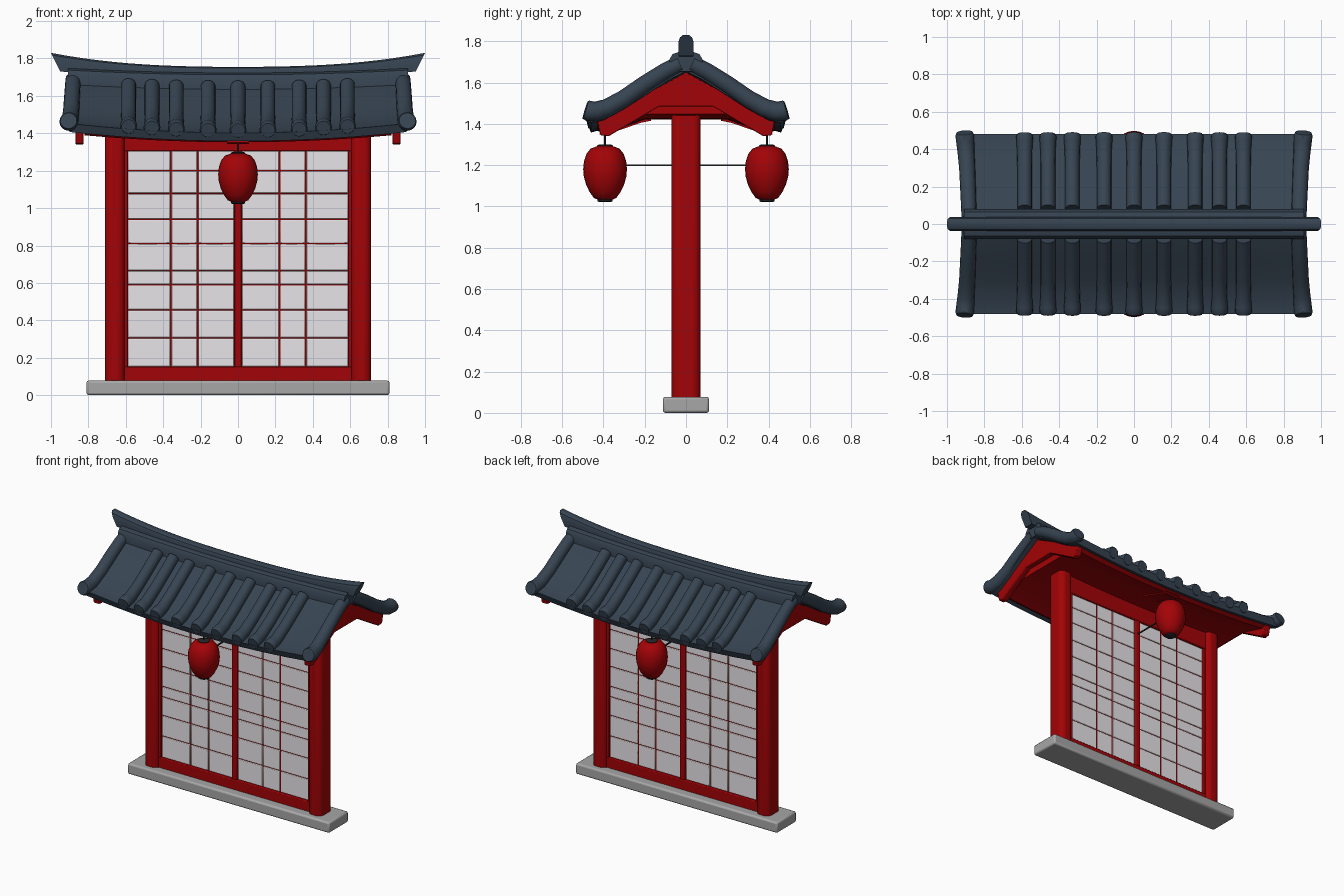
import bpy, bmesh, math
from mathutils import Vector

if "Cube" in bpy.data.objects:
    bpy.data.objects.remove(bpy.data.objects["Cube"])


def material(name, col):
    m = bpy.data.materials.new(name)
    m.diffuse_color = (*col, 1)
    m.use_nodes = True
    m.node_tree.nodes["Principled BSDF"].inputs["Base Color"].default_value = m.diffuse_color
    return m


RED = material("lacquer_red", (0.365, 0.001, 0.002))
BLUE = material("slate_blue", (0.037, 0.057, 0.083))
PAPER = material("paper_white", (0.82, 0.80, 0.82))
STONE = material("stone_grey", (0.39, 0.385, 0.385))
DARK = material("dark_metal", (0.02, 0.02, 0.02))


def finish(name, bm, mat, bevel=0, smooth=35, segments=2):
    bmesh.ops.recalc_face_normals(bm, faces=bm.faces)
    me = bpy.data.meshes.new(name)
    bm.to_mesh(me)
    bm.free()
    me.materials.append(mat)
    ob = bpy.data.objects.new(name, me)
    bpy.context.collection.objects.link(ob)
    if bevel:
        b = ob.modifiers.new("bevel", 'BEVEL')
        b.width, b.segments = bevel, segments
    bpy.ops.object.select_all(action='DESELECT')
    ob.select_set(True)
    bpy.context.view_layer.objects.active = ob
    bpy.ops.object.shade_smooth_by_angle(angle=math.radians(smooth))
    return ob


def boxes(name, spans, mat, bevel=0, segments=2):
    """Axis-aligned boxes given as (x0, x1, y0, y1, z0, z1)."""
    bm = bmesh.new()
    for x0, x1, y0, y1, z0, z1 in spans:
        vs = bmesh.ops.create_cube(bm, size=1)["verts"]
        for v in vs:
            v.co = ((x0 + x1) / 2 + v.co.x * (x1 - x0),
                    (y0 + y1) / 2 + v.co.y * (y1 - y0),
                    (z0 + z1) / 2 + v.co.z * (z1 - z0))
    return finish(name, bm, mat, bevel, 35, segments)


def loft(name, rings, mat, bevel=0, smooth=35):
    """Skin closed rings of points and cap both ends."""
    bm = bmesh.new()
    rows = [[bm.verts.new(p) for p in r] for r in rings]
    n = len(rows[0])
    for a, b in zip(rows, rows[1:]):
        for i in range(n):
            bm.faces.new((a[i], a[(i + 1) % n], b[(i + 1) % n], b[i]))
    bm.faces.new(rows[0])
    bm.faces.new(rows[-1])
    return finish(name, bm, mat, bevel, smooth)


def tube(name, path, radii, mat, n=16):
    """Round tube along a path lying roughly in a yz plane."""
    pts = [Vector(p) for p in path]
    rings = []
    for i, p in enumerate(pts):
        t = (pts[min(i + 1, len(pts) - 1)] - pts[max(i - 1, 0)]).normalized()
        nrm = t.cross(Vector((1, 0, 0))).normalized()
        side = nrm.cross(t)
        rings.append([p + radii[i] * (math.cos(a) * side + math.sin(a) * nrm)
                      for a in (2 * math.pi * k / n for k in range(n))])
    return loft(name, rings, mat)


def lathe(name, x, y, prof, mat, n=24):
    return loft(name, [[(x + r * math.cos(2 * math.pi * k / n), y + r * math.sin(2 * math.pi * k / n), z)
                        for k in range(n)] for r, z in prof], mat)


def lift(x, y):
    """Upward sweep of the roof towards its ends."""
    return 0.05 * (abs(x) / 0.9) ** 2 * (0.4 + 0.6 * abs(y) / 0.48)


def mirrored(half):
    return half + [(-y, z) for y, z in reversed(half) if y > 0]


def roof_loft(name, prof, width, mat):
    xs = [width * (i / 10 - 1) for i in range(21)]
    return loft(name, [[(x, y, z + lift(x, y)) for y, z in prof] for x in xs], mat, 0, 25)


# Stone base
boxes("stone_base", [(-0.81, 0.81, -0.112, 0.112, 0, 0.078)], STONE, 0.012)

# Rounded posts, rails and centre mullion
for s, side in ((-1, "left"), (1, "right")):
    a, b = sorted((s * 0.605, s * 0.712))
    boxes(side + "_post", [(a, b, -0.071, 0.071, 0.02, 1.52)], RED, 0.038, 4)
boxes("wall_frame", [(-0.64, 0.64, -0.045, 0.045, 0.06, 0.15),
                     (-0.64, 0.64, -0.045, 0.045, 1.305, 1.45),
                     (-0.64, -0.59, -0.045, 0.045, 0.15, 1.305),
                     (0.59, 0.64, -0.045, 0.045, 0.15, 1.305),
                     (-0.02, 0.02, -0.045, 0.045, 0.15, 1.305)], RED, 0.005)
boxes("lattice_core", [(-0.6, 0.6, -0.027, 0.027, 0.1, 1.35)], RED)

# Paper panes
cols = [(-0.592, -0.36), (-0.36, -0.215), (-0.215, -0.018),
        (0.018, 0.222), (0.222, 0.362), (0.362, 0.592)]
rows = [0.15, 0.305, 0.455, 0.59, 0.665, 0.81, 0.94, 1.078, 1.2, 1.307]
gx, gz = 0.004, 0.0025
boxes("paper_panes", [(x0 + gx, x1 - gx, -0.032, 0.032, z0 + gz, z1 - gz)
                      for x0, x1 in cols for z0, z1 in zip(rows, rows[1:])], PAPER, 0.004)

# Roof slab, with a gently concave slope
TOP = [(0, 1.68), (0.08, 1.635), (0.2, 1.55), (0.3, 1.48), (0.4, 1.42), (0.48, 1.402)]
slab = [(-y, z) for y, z in reversed(TOP[1:])] + TOP
slab += [(0.46, 1.358)] + [(y, z - 0.045) for y, z in reversed(TOP[:-1])]
slab += [(-y, z - 0.045) for y, z in TOP[1:-1]] + [(-0.46, 1.358)]
roof_loft("roof_slab", slab, 0.9, BLUE)

# Red soffit under the roof
right = [(0, 1.625), (0.2, 1.51), (0.4, 1.38), (0.435, 1.37), (0.4, 1.352), (0.2, 1.42)]
roof_loft("roof_soffit", mirrored(right), 0.82, RED)

# Gable rafters
gable = mirrored([(0, 1.65), (0.43, 1.415), (0.415, 1.345), (0.375, 1.34), (0.13, 1.485)])
for s, side in ((-1, "left"), (1, "right")):
    loft(side + "_gable_rafter", [[(s * x, y, z) for y, z in gable] for x in (0.825, 0.87)], RED, 0.005)

# Round tile rolls, each swelling slightly to its end
for f, face in ((-1, "front"), (1, "back")):
    for i, x in enumerate((-0.585, -0.46, -0.33, -0.16, 0, 0.16, 0.327, 0.457, 0.585)):
        path = [(x, f * y, z + 0.016 + lift(x, y)) for y, z in TOP[1:-1]]
        path += [(x, f * y, z + lift(x, y)) for y, z in ((0.44, 1.426), (0.47, 1.418), (0.482, 1.415))]
        tube(f"{face}_tile_roll_{i + 1}", path, [0.039, 0.039, 0.039, 0.041, 0.044, 0.045, 0.038], BLUE)
    # Verge rolls curling up at the roof corners
    for s, side in ((-1, "left"), (1, "right")):
        path = [(s * x, f * y, z) for x, y, z in (
            (0.882, 0.03, 1.69), (0.884, 0.1, 1.655), (0.888, 0.2, 1.592), (0.892, 0.3, 1.522),
            (0.898, 0.38, 1.477), (0.902, 0.435, 1.46), (0.905, 0.475, 1.463), (0.906, 0.488, 1.467))]
        tube(f"{face}_{side}_verge_roll", path, [0.04, 0.041, 0.042, 0.043, 0.045, 0.048, 0.05, 0.044], BLUE)

# Ridge: broad lower course and narrow upswept cap
ts = [i / 12 - 1 for i in range(25)]
course = mirrored([(0.035, 1.735), (0.065, 1.725), (0.08, 1.70), (0.08, 1.64)])
loft("ridge_course", [[(0.91 * t, y, z - 0.012 + 0.025 * t * t) for y, z in course] for t in ts], BLUE)
cap = mirrored([(0.035, 0), (0.037, 0.65), (0.03, 0.88), (0.015, 1)])
loft("ridge_cap", [[(t * (0.95 + 0.05 * h), y,
                     1.70 + 0.03 * t * t + h * (0.055 + 0.045 * abs(t) ** 3))
                    for y, h in cap] for t in ts], BLUE)

# Lanterns with caps, hangers, sloping brackets and stay rod
bracket = [(0.17, 1.46), (0.17, 1.415), (0.22, 1.405), (0.40, 1.343), (0.42, 1.35), (0.41, 1.365)]
for f, face in ((-1, "front"), (1, "back")):
    y = f * 0.392
    lathe(face + "_lantern", 0, y, [(0.03, 1.03), (0.055, 1.042), (0.075, 1.07), (0.092, 1.105),
                                    (0.103, 1.145), (0.106, 1.18), (0.102, 1.22), (0.09, 1.255),
                                    (0.07, 1.28), (0.035, 1.293)], RED)
    lathe(face + "_lantern_top_cap", 0, y, [(0.038, 1.285), (0.038, 1.296), (0.028, 1.301)], DARK)
    lathe(face + "_lantern_bottom_cap", 0, y, [(0.03, 1.022), (0.037, 1.026), (0.037, 1.039)], DARK)
    lathe(face + "_lantern_hanger", 0, y, [(0.005, 1.295), (0.005, 1.36)], DARK, 8)
    loft(face + "_lantern_bracket", [[(x, f * b, z) for b, z in bracket] for x in (-0.06, 0.06)], RED)
boxes("lantern_stay_rod", [(-0.004, 0.004, -0.31, 0.31, 1.196, 1.204)], DARK)
